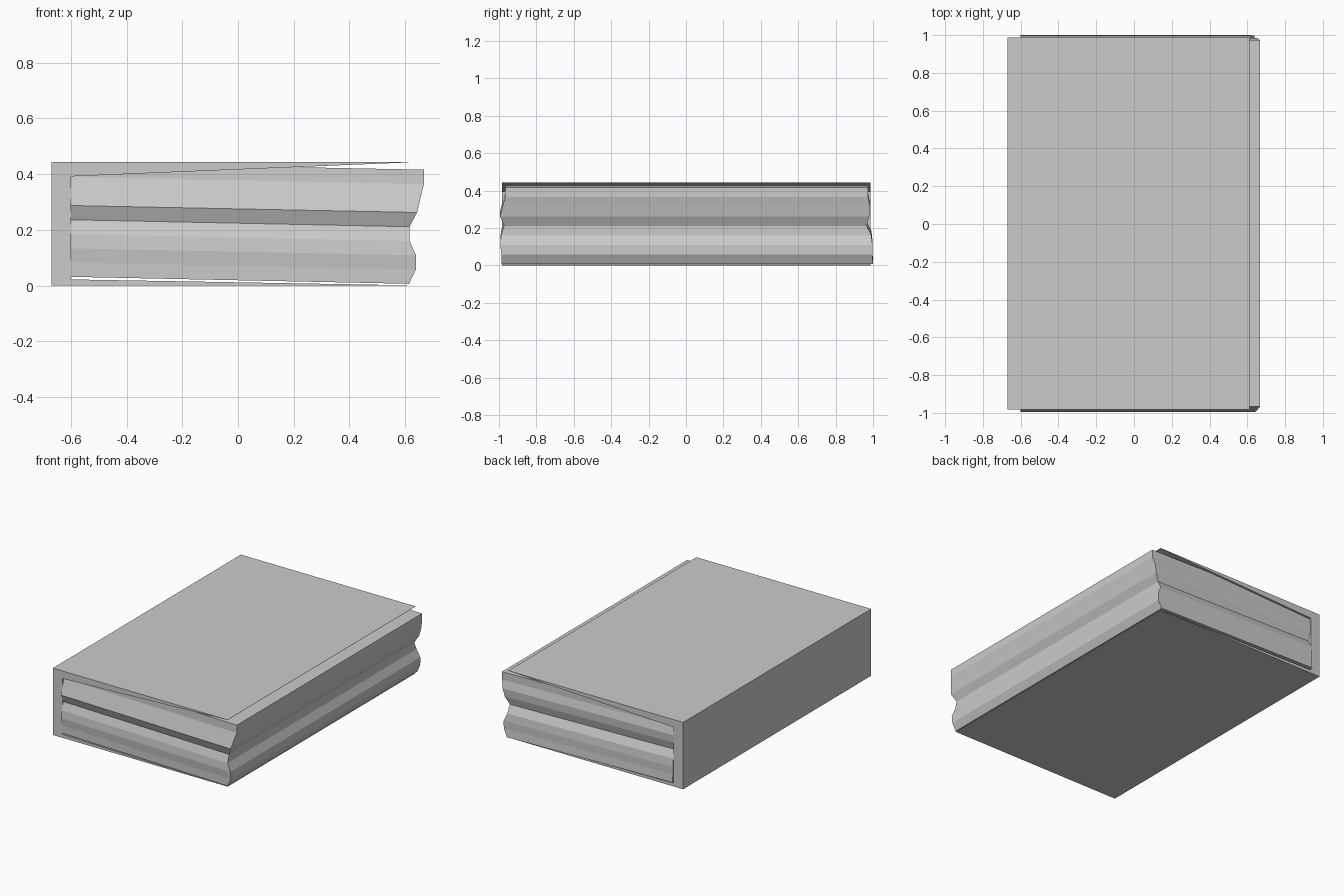
import bpy, bmesh

if "Cube" in bpy.data.objects:
    bpy.data.objects.remove(bpy.data.objects["Cube"])


def make_object(name, bm):
    bmesh.ops.recalc_face_normals(bm, faces=bm.faces)
    mesh = bpy.data.meshes.new(name)
    bm.to_mesh(mesh)
    bm.free()
    obj = bpy.data.objects.new(name, mesh)
    bpy.context.collection.objects.link(obj)
    return obj


# Cover: C-shaped profile (x, z) with tapering boards, extruded along y
profile = [(-0.67, 0), (0.612, 0), (0.612, 0.001), (-0.6, 0.022),
           (-0.6, 0.392), (0.612, 0.442), (0.612, 0.443), (-0.67, 0.443)]
bm = bmesh.new()
face = bm.faces.new([bm.verts.new((x, -0.983, z)) for x, z in profile])
ext = bmesh.ops.extrude_face_region(bm, geom=[face])
bmesh.ops.translate(bm, vec=(0, 1.97, 0),
                    verts=[v for v in ext["geom"] if isinstance(v, bmesh.types.BMVert)])
bmesh.ops.triangulate(bm, faces=[f for f in bm.faces if len(f.verts) > 4])
make_object("book_cover", bm)

# Page block: stacked, slightly tilted loops with uneven edges, top to bottom
right = [0.668, 0.668, 0.655, 0.643, 0.616, 0.616, 0.639, 0.639, 0.614]
front = [0.966, 0.967, 0.981, 0.995, 0.973, 0.989, 0.993, 0.987, 0.986]
back = [0.973, 0.973, 0.985, 0.981, 0.966, 0.991, 0.997, 0.996, 1.0]
bm = bmesh.new()
rings = []
for i, (r, f, b) in enumerate(zip(right, front, back)):
    z = 0.416 - i * 0.0512
    rings.append([bm.verts.new(p) for p in (
        (-0.601, -f, z + 0.025), (r, -f, z), (r, b, z), (-0.601, b, z + 0.025))])
for upper, lower in zip(rings, rings[1:]):
    for k in range(4):
        n = (k + 1) % 4
        bm.faces.new((upper[k], lower[k], lower[n], upper[n]))
bm.faces.new(rings[0])
bm.faces.new(rings[-1][::-1])
make_object("page_block", bm)
